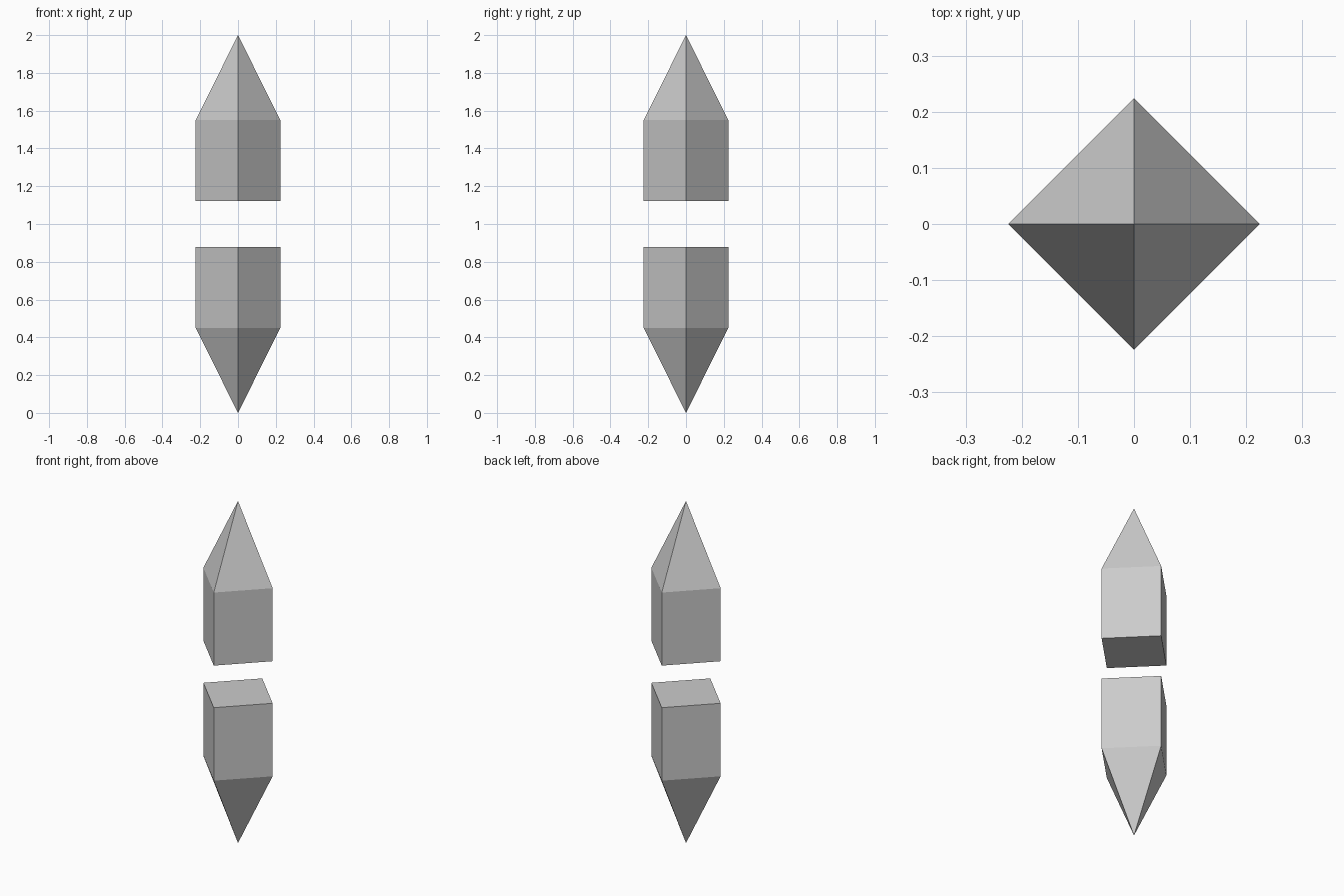
import bpy
import bmesh
from math import cos, sin, pi

cube = bpy.data.objects.get("Cube")
if cube:
    bpy.data.objects.remove(cube, do_unlink=True)

# Single stone colour
stone = bpy.data.materials.new("light_grey")
stone.use_nodes = True
GREY = (0.6, 0.6, 0.6, 1)
stone.diffuse_color = GREY
stone.node_tree.nodes["Principled BSDF"].inputs["Base Color"].default_value = GREY

RADIUS = 0.224


def crystal_half(name, cut_z, shoulder_z, tip_z):
    """Four-sided prism, flat at the cut and pointed at the tip."""
    bm = bmesh.new()

    def ring(z):
        return [bm.verts.new((RADIUS * cos(i * pi / 2), RADIUS * sin(i * pi / 2), z))
                for i in range(4)]

    cut, shoulder = ring(cut_z), ring(shoulder_z)
    tip = bm.verts.new((0, 0, tip_z))
    bm.faces.new(cut)
    for i in range(4):
        j = (i + 1) % 4
        bm.faces.new((cut[i], cut[j], shoulder[j], shoulder[i]))
        bm.faces.new((shoulder[i], shoulder[j], tip))
    bmesh.ops.recalc_face_normals(bm, faces=bm.faces)
    mesh = bpy.data.meshes.new(name)
    bm.to_mesh(mesh)
    bm.free()
    mesh.materials.append(stone)
    obj = bpy.data.objects.new(name, mesh)
    bpy.context.collection.objects.link(obj)
    return obj


# Two mirrored halves with a gap between them
crystal_half("upper_crystal", 1.123, 1.55, 2.0)
crystal_half("lower_crystal", 0.877, 0.45, 0.0)
